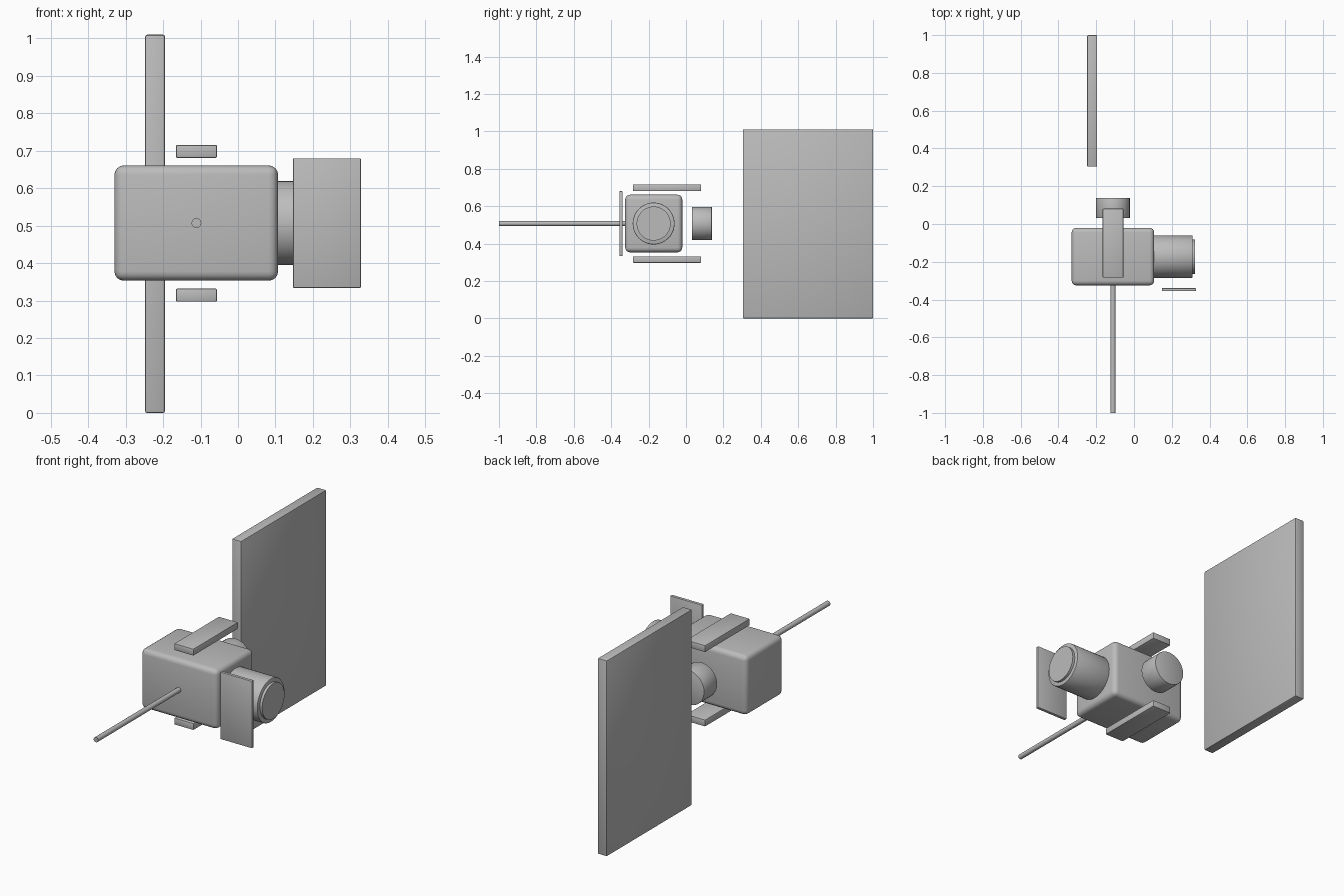
import bpy
from math import pi, radians
from mathutils import Vector

cube = bpy.data.objects.get("Cube")
if cube:
    bpy.data.objects.remove(cube, do_unlink=True)

grey = bpy.data.materials.new("plain grey")
grey.use_nodes = True
grey.diffuse_color = (0.5, 0.5, 0.5, 1)
grey.node_tree.nodes["Principled BSDF"].inputs["Base Color"].default_value = (0.5, 0.5, 0.5, 1)


def finish(ob, name, bevel, segments):
    """Name, colour, bevel and smooth the active object."""
    ob.name = name
    ob.data.materials.append(grey)
    bpy.ops.object.transform_apply(location=False, rotation=True, scale=True)
    if bevel:
        mod = ob.modifiers.new("rounded edges", "BEVEL")
        mod.width = bevel
        mod.segments = segments
        mod.limit_method = "ANGLE"
        mod.angle_limit = radians(40)
        bpy.ops.object.modifier_apply(modifier=mod.name)
    bpy.ops.object.shade_smooth_by_angle(angle=radians(35))
    return ob


def box(name, low, high, bevel=0.004, segments=2):
    low, high = Vector(low), Vector(high)
    bpy.ops.mesh.primitive_cube_add(size=1, location=(low + high) / 2)
    ob = bpy.context.object
    ob.scale = high - low
    return finish(ob, name, bevel, segments)


def cylinder(name, start, end, radius, bevel=0.0, sides=48):
    start, end = Vector(start), Vector(end)
    axis = end - start
    bpy.ops.mesh.primitive_cylinder_add(
        vertices=sides, radius=radius, depth=axis.length, location=(start + end) / 2,
        rotation=axis.to_track_quat("Z", "Y").to_euler())
    return finish(bpy.context.object, name, bevel, 2)


mid_z = 0.507
body_x, body_y = -0.111, -0.173

# Rounded main body
box("body", (-0.33, -0.325, 0.353), (0.107, -0.02, 0.661), 0.025, 4)

# Lens barrel with a stepped front element
cylinder("lens_barrel", (0.09, body_y, mid_z), (0.31, body_y, mid_z), 0.112, 0.004)
cylinder("lens_front", (0.3, body_y, mid_z), (0.323, body_y, mid_z), 0.091)

# Eyepiece floating behind the body
cylinder("eyepiece", (body_x, 0.031, mid_z), (body_x, 0.138, mid_z), 0.089, 0.002)

# Grip strips above and below the body
for name, low_z in (("top_strip", 0.681), ("bottom_strip", 0.297)):
    box(name, (-0.166, -0.284, low_z), (-0.056, 0.081, low_z + 0.035), 0.004)

# Thin flap beside the lens
box("side_flap", (0.147, -0.356, 0.334), (0.328, -0.34, 0.68), 0.002)

# Long thin rod pointing forward
cylinder("rod", (body_x, -1.0, mid_z), (body_x, -0.31, mid_z), 0.013, sides=24)

# Large upright panel at the back
box("rear_panel", (-0.248, 0.304, 0.0), (-0.195, 1.0, 1.01), 0.005)
